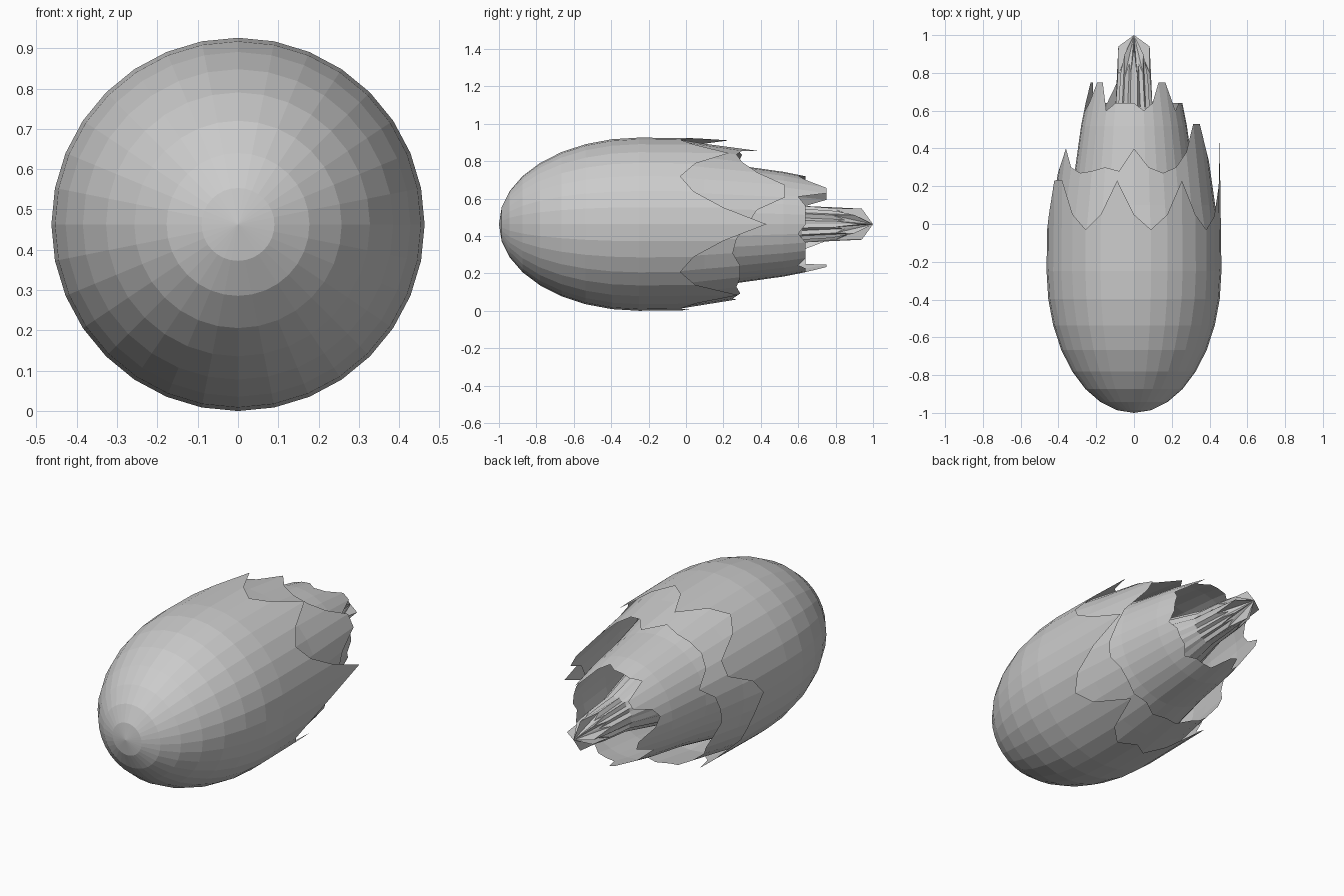
import bpy, bmesh, math

cube = bpy.data.objects.get("Cube")
if cube:
    bpy.data.objects.remove(cube, do_unlink=True)

SEG = 32
RADIUS = 0.463
STEP = 2 * math.pi / SEG

grey = bpy.data.materials.new("warm_grey")
grey.use_nodes = True
grey.diffuse_color = (0.6, 0.6, 0.6, 1)
grey.node_tree.nodes["Principled BSDF"].inputs["Base Color"].default_value = (0.6, 0.6, 0.6, 1)


def ring(bm, ys, rs):
    """Ring of vertices around the y axis, starting at the top."""
    return [bm.verts.new((r * math.sin(i * STEP), y, RADIUS + r * math.cos(i * STEP)))
            for i, (y, r) in enumerate(zip(ys, rs))]


def bridge(bm, a, b):
    for i in range(SEG):
        j = (i + 1) % SEG
        bm.faces.new((a[i], a[j], b[j], b[i]))


def shell(name, rings, nose=None, tail=None):
    bm = bmesh.new()
    loops = [ring(bm, ys, rs) for ys, rs in rings]
    for a, b in zip(loops, loops[1:]):
        bridge(bm, a, b)
    for tip, loop in ((nose, loops[0]), (tail, loops[-1])):
        if tip is not None:
            v = bm.verts.new((0, tip, RADIUS))
            for i in range(SEG):
                j = (i + 1) % SEG
                f = (v, loop[j], loop[i]) if tip == nose else (v, loop[i], loop[j])
                bm.faces.new(f)
    bmesh.ops.recalc_face_normals(bm, faces=bm.faces)
    # open shells: point the normals away from the axis
    if sum(f.normal.x * f.calc_center_median().x for f in bm.faces) < 0:
        bmesh.ops.reverse_faces(bm, faces=bm.faces)
    mesh = bpy.data.meshes.new(name)
    bm.to_mesh(mesh)
    bm.free()
    mesh.materials.append(grey)
    obj = bpy.data.objects.new(name, mesh)
    bpy.context.collection.objects.link(obj)


def flat(y, r):
    return [y] * SEG, [r] * SEG


def ragged(edge, r_at):
    return edge, [r_at(y) for y in edge]


# Outer shell: half ellipsoid nose and a toothed rear edge
outer_edge = [.05, -.03, .05, .23, .05, -.03, .04, .2, .43, .2, .04, -.03, .05, .28, .05, -.03,
              .03, -.03, .06, .24, .2, .06, .06, .03, -.03, .05, .23, .23, .05, -.03, .05, .23]
dome = [flat(-.25 - .75 * math.cos(k * math.pi / 16), RADIUS * math.sin(k * math.pi / 16))
        for k in range(1, 9)]
shell("outer_shell", dome + [ragged(outer_edge, lambda y: .46 - .014 * max(y, 0))], nose=-1)

# Second layer
second_edge = [.4, .3, .27, .3, .38, .53, .53, .38, .33, .27, .25, .29, .29, .27, .29, .25,
               .27, .25, .29, .27, .25, .3, .29, .25, .27, .3, .4, .3, .27, .28, .3, .28]
shell("second_layer", [flat(-.2, .455), flat(-.04, .453), flat(.1, .43),
                       ragged(second_edge, lambda y: .43 - .1 * y)])

# Third layer: short waves with a few long paired teeth
third_edge = [.6 if i % 4 == 1 else .64 for i in range(SEG)]
for i in (3, 4, -4, -5, -9, -10, -14, -15):
    third_edge[i] = .75
shell("third_layer", [flat(-.1, .39), flat(.27, .315), flat(.52, .28),
                      ragged(third_edge, lambda y: .28 - .2 * (y - .52))])

# Pleated core gathered to a point
core_y = [.94 if i % 8 == 0 else (.9, .78, .85, .8)[i % 4] for i in range(SEG)]
core_r = [.083 if i % 8 == 0 else (.07, .088, .062, .085)[i % 4] for i in range(SEG)]
base_r = [.1 if i % 2 else .088 for i in range(SEG)]
shell("pleated_core", [flat(.1, .22), ([.62] * SEG, base_r), (core_y, core_r)], tail=1)
